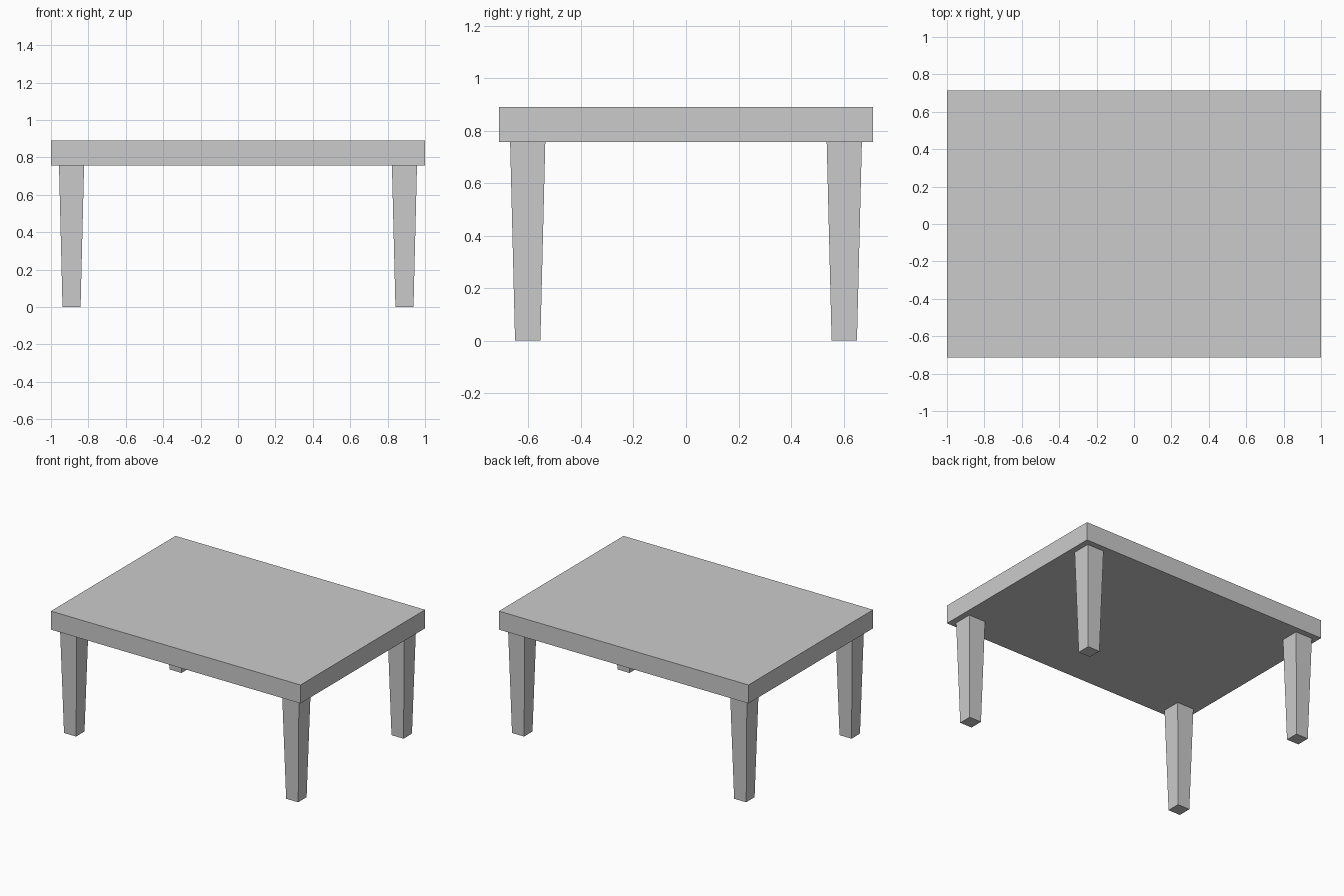
import bpy, bmesh
from mathutils import Matrix

if "Cube" in bpy.data.objects:
    bpy.data.objects.remove(bpy.data.objects["Cube"])

TOP_Z, UNDER_Z = 0.89, 0.756   # tabletop upper and lower faces
LEG_X, LEG_Y = 0.89, 0.603     # leg centres


def make_box(name, size, centre, foot_scale=1.0):
    """Box with its bottom face scaled to give a taper."""
    bm = bmesh.new()
    bmesh.ops.create_cube(bm, size=1, matrix=Matrix.Diagonal((*size, 1)))
    for v in bm.verts:
        if v.co.z < 0:
            v.co.x *= foot_scale
            v.co.y *= foot_scale
    mesh = bpy.data.meshes.new(name)
    bm.to_mesh(mesh)
    bm.free()
    obj = bpy.data.objects.new(name, mesh)
    obj.location = centre
    bpy.context.collection.objects.link(obj)
    return obj


# Tabletop slab
make_box("tabletop", (2.0, 1.426, TOP_Z - UNDER_Z), (0, 0, (TOP_Z + UNDER_Z) / 2))

# Four tapered legs
for y_name, sy in (("front", -1), ("back", 1)):
    for x_name, sx in (("left", -1), ("right", 1)):
        make_box(f"{y_name}_{x_name}_leg", (0.134, 0.134, UNDER_Z),
                 (sx * LEG_X, sy * LEG_Y, UNDER_Z / 2), foot_scale=0.72)
